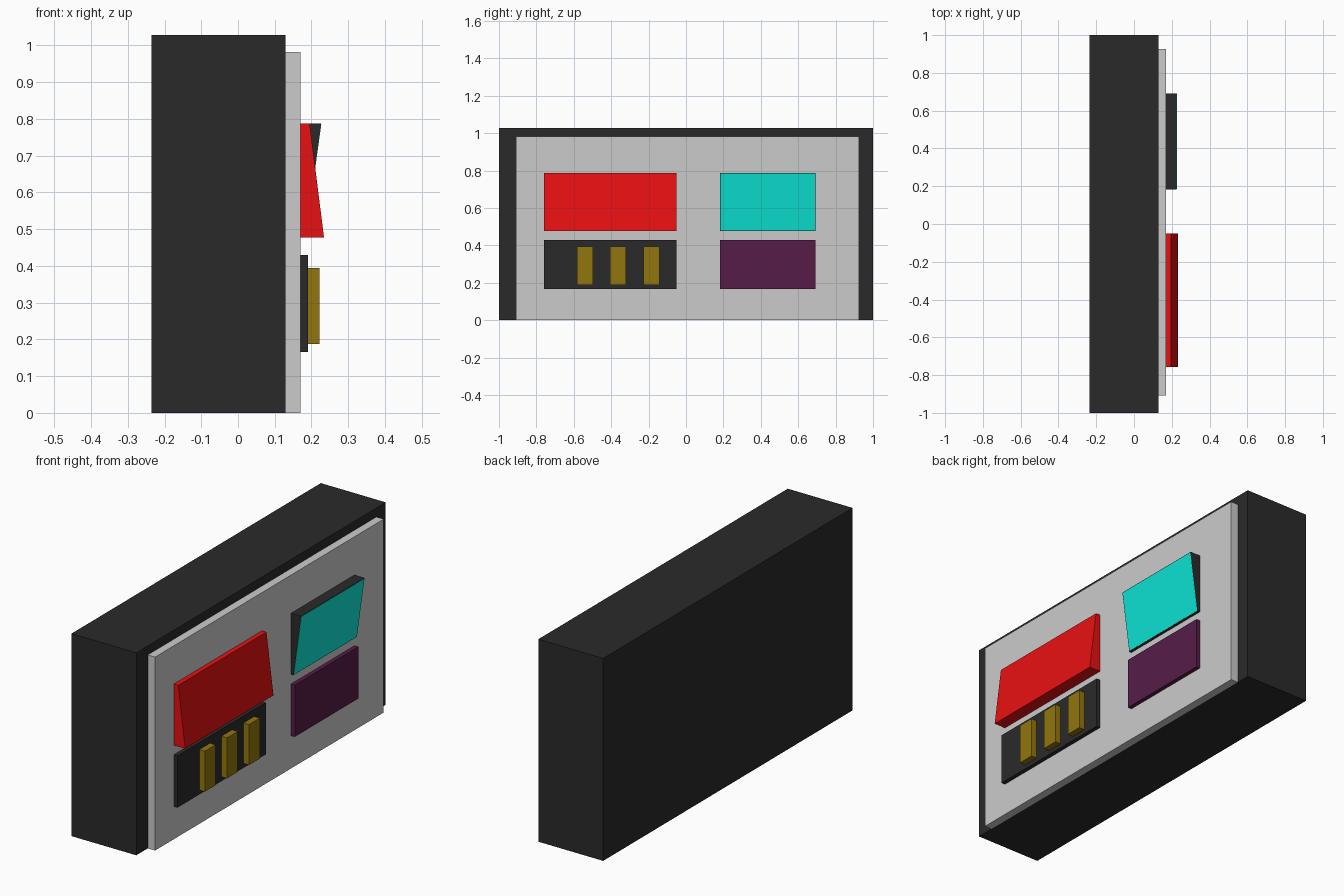
import bpy
import bmesh

if "Cube" in bpy.data.objects:
    bpy.data.objects.remove(bpy.data.objects["Cube"])


def material(name, rgb):
    m = bpy.data.materials.new(name)
    m.diffuse_color = (*rgb, 1)
    m.use_nodes = True
    m.node_tree.nodes["Principled BSDF"].inputs["Base Color"].default_value = m.diffuse_color
    return m


DARK = material("dark", (0.023, 0.023, 0.023))
RED = material("red", (0.8, 0.005, 0.006))
TEAL = material("teal", (0.004, 0.8, 0.68))
PURPLE = material("purple", (0.093, 0.012, 0.065))
GOLD = material("gold", (0.29, 0.18, 0.004))


def block(name, profile, y0, y1, mat=None):
    """Extrude an (x, z) side profile along y."""
    bm = bmesh.new()
    face = bm.faces.new([bm.verts.new((x, y0, z)) for x, z in profile])
    ext = bmesh.ops.extrude_face_region(bm, geom=[face])
    verts = [g for g in ext["geom"] if isinstance(g, bmesh.types.BMVert)]
    bmesh.ops.translate(bm, verts=verts, vec=(0, y1 - y0, 0))
    bmesh.ops.recalc_face_normals(bm, faces=bm.faces)
    mesh = bpy.data.meshes.new(name)
    bm.to_mesh(mesh)
    bm.free()
    obj = bpy.data.objects.new(name, mesh)
    bpy.context.collection.objects.link(obj)
    if mat:
        mesh.materials.append(mat)
    return obj


def wedge(name, x0, bottom, top, y0, y1, z0, z1, mat=None):
    """Box whose +x face slopes from x=bottom at z0 to x=top at z1."""
    return block(name, [(x0, z0), (bottom, z0), (top, z1), (x0, z1)], y0, y1, mat)


def box(name, x0, x1, y0, y1, z0, z1, mat=None):
    return wedge(name, x0, x1, x1, y0, y1, z0, z1, mat)


# Cabinet and raised face panel
FACE = 0.17
box("cabinet", -0.235, 0.129, -1, 1, 0, 1.028, DARK)
box("face_panel", 0.129, FACE, -0.908, 0.926, 0, 0.982)

# Left column: sloped red display above a button plate
LEFT = (-0.758, -0.05)
RIGHT = (0.183, 0.692)
UPPER = (0.477, 0.788)
LOWER = (0.166, 0.429)
wedge("red_display", FACE, 0.234, 0.195, *LEFT, *UPPER, RED)
box("button_plate", FACE, 0.191, *LEFT, *LOWER, DARK)
for i in range(3):
    y = -0.54 + i * 0.1775
    box(f"button_{i + 1}", 0.191, 0.222, y - 0.043, y + 0.043, 0.188, 0.394, GOLD)

# Right column: screen housing with sloped teal glass, purple plate below
wedge("screen_housing", FACE, 0.183, 0.226, *RIGHT, *UPPER, DARK)
glass = [(0.1825, 0.479), (0.1842, 0.479), (0.2267, 0.785), (0.225, 0.785)]
block("screen_glass", glass, RIGHT[0] + 0.002, RIGHT[1] - 0.002, TEAL)
box("purple_plate", FACE, 0.191, *RIGHT, *LOWER, PURPLE)
